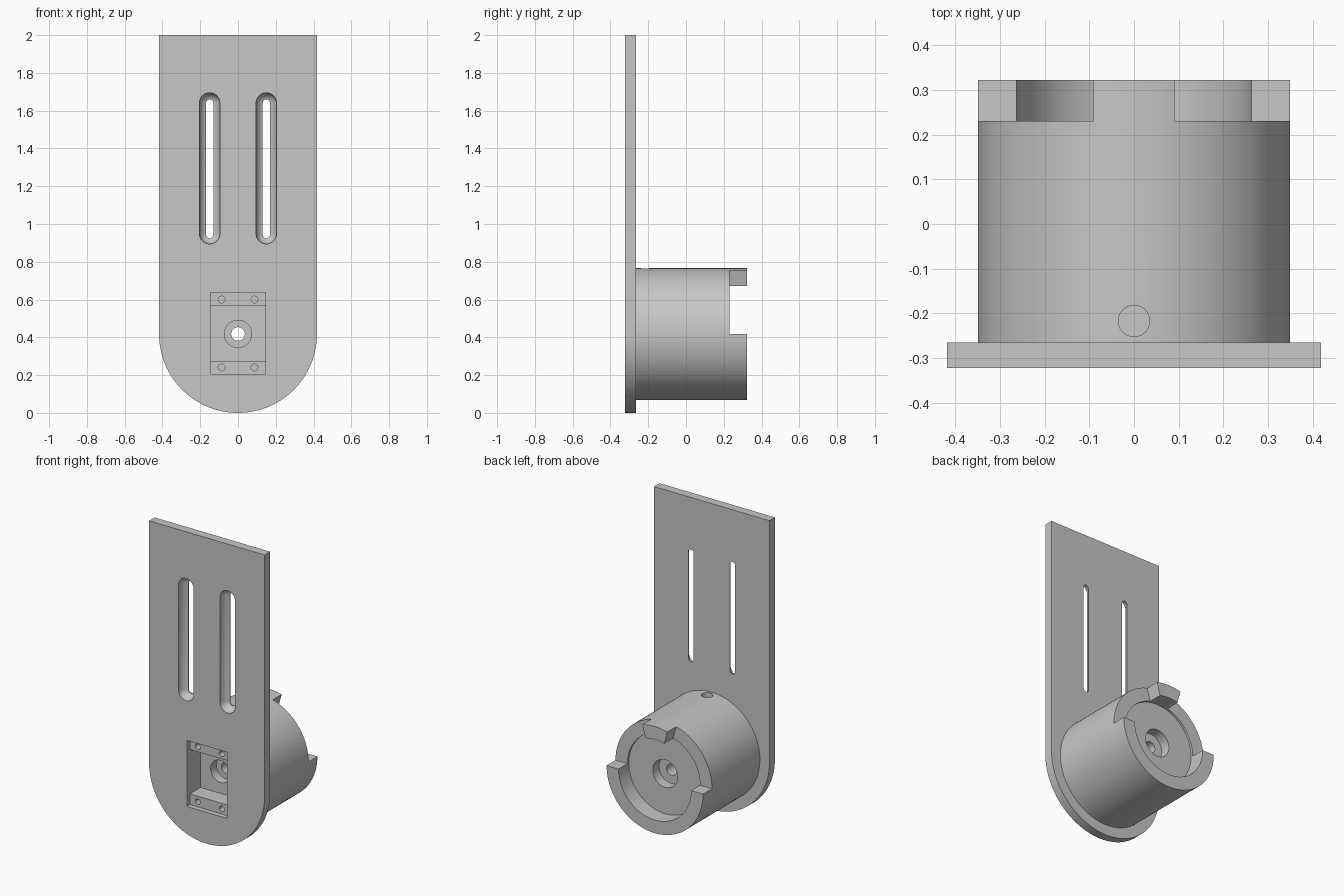
import bpy, bmesh
from math import cos, sin, radians
from mathutils import Vector

cube = bpy.data.objects.get("Cube")
if cube:
    bpy.data.objects.remove(cube, do_unlink=True)

FRONT, BACK, RIM = -0.322, -0.265, 0.322   # plate front, plate back, socket end
HALF = 0.418                               # half width of the plate
AXIS = 0.418                               # height of the socket axis


def arc(cx, cz, r, a0, a1, n):
    """Points on an arc in the xz plane, angles in degrees."""
    steps = [radians(a0 + (a1 - a0) * i / n) for i in range(n + 1)]
    return [(cx + r * cos(a), cz + r * sin(a)) for a in steps]


def to_object(name, bm):
    bmesh.ops.recalc_face_normals(bm, faces=bm.faces)
    mesh = bpy.data.meshes.new(name)
    bm.to_mesh(mesh)
    bm.free()
    obj = bpy.data.objects.new(name, mesh)
    bpy.context.collection.objects.link(obj)
    return obj


def prism(name, profile, y0, y1):
    """Extrude an xz profile along y."""
    bm = bmesh.new()
    front = [bm.verts.new((x, y0, z)) for x, z in profile]
    back = [bm.verts.new((x, y1, z)) for x, z in profile]
    bm.faces.new(front)
    bm.faces.new(back[::-1])
    for i in range(len(front)):
        bm.faces.new((front[i - 1], front[i], back[i], back[i - 1]))
    return to_object(name, bm)


def disc(name, x, z, r, y0, y1, n=64):
    return prism(name, arc(x, z, r, 0, 360, n)[:-1], y0, y1)


def box(name, half_x, z0, z1, y0, y1):
    return prism(name, [(-half_x, z0), (half_x, z0), (half_x, z1), (-half_x, z1)], y0, y1)


def round_groove(name, x, z0, z1, r):
    """Ball-nosed groove on the front face: a ball with its middle band stretched."""
    bm = bmesh.new()
    bmesh.ops.create_uvsphere(bm, u_segments=42, v_segments=23, radius=r)
    for v in bm.verts:
        v.co += Vector((x, FRONT, z1 if v.co.z > 0 else z0))
    return to_object(name, bm)


def combine(target, tool, operation):
    tool.hide_render = True
    mod = target.modifiers.new(operation, "BOOLEAN")
    mod.operation, mod.object, mod.solver = operation, tool, "EXACT"
    bpy.context.view_layer.objects.active = target
    bpy.ops.object.modifier_apply(modifier=mod.name)
    bpy.data.objects.remove(tool, do_unlink=True)


# Plate with rounded foot, joined to the round socket
bracket = prism("mounting_bracket",
                [(HALF, 2), (-HALF, 2)] + arc(0, HALF, HALF, 180, 360, 64), FRONT, BACK)
combine(bracket, disc("socket", 0, AXIS, 0.349, -0.29, RIM, 128), "UNION")

cutters = [
    # Socket recess, counterbores and shaft hole
    disc("recess", 0, AXIS, 0.263, 0.215, 0.5, 128),
    disc("rear_counterbore", 0, AXIS, 0.09, 0.15, 0.4),
    disc("shaft_hole", 0, AXIS, 0.036, -0.5, 0.5),
    disc("front_counterbore", 0, AXIS, 0.072, -0.4, -0.12),
    # Stepped pocket in the front
    box("pocket_step", 0.145, 0.205, 0.637, -0.4, -0.29),
    box("pocket", 0.145, 0.275, 0.565, -0.41, -0.18),
]
# Screw holes in the pocket steps
for x in (-0.087, 0.087):
    for z in (0.24, 0.6):
        cutters.append(disc("screw_hole", x, z, 0.018, -0.4, -0.19, 24))
# Notches that leave a top tooth and a lower half ring
for a0, a1 in ((0, 75), (105, 180)):
    cutters.append(prism("notch", [(0, AXIS)] + arc(0, AXIS, 0.6, a0, a1, 12), 0.23, 0.45))
# Twin adjusting slots with round grooves
for x in (-0.15, 0.15):
    slot = arc(x, 1.641, 0.019, 0, 180, 20) + arc(x, 0.944, 0.019, 180, 360, 20)
    cutters.append(prism("slot", slot, -0.5, 0))
    cutters.append(round_groove("groove", x, 0.949, 1.64, 0.0545))
# Radial hole in the top of the socket, opening into the pocket
bm = bmesh.new()
bmesh.ops.create_cone(bm, cap_ends=True, segments=40, radius1=0.035, radius2=0.035, depth=0.4)
bmesh.ops.translate(bm, verts=bm.verts, vec=Vector((0, -0.217, 0.7)))
cutters.append(to_object("radial_hole", bm))

for cutter in cutters:
    combine(bracket, cutter, "DIFFERENCE")

# Plain grey finish
grey = bpy.data.materials.new("plain_grey")
grey.use_nodes = True
colour = (0.57, 0.57, 0.57, 1)
grey.diffuse_color = colour
grey.node_tree.nodes["Principled BSDF"].inputs["Base Color"].default_value = colour
bracket.data.materials.clear()
bracket.data.materials.append(grey)
for poly in bracket.data.polygons:
    poly.material_index = 0

bpy.ops.object.select_all(action="DESELECT")
bracket.select_set(True)
bpy.context.view_layer.objects.active = bracket
bpy.ops.object.shade_smooth_by_angle(angle=radians(30))
